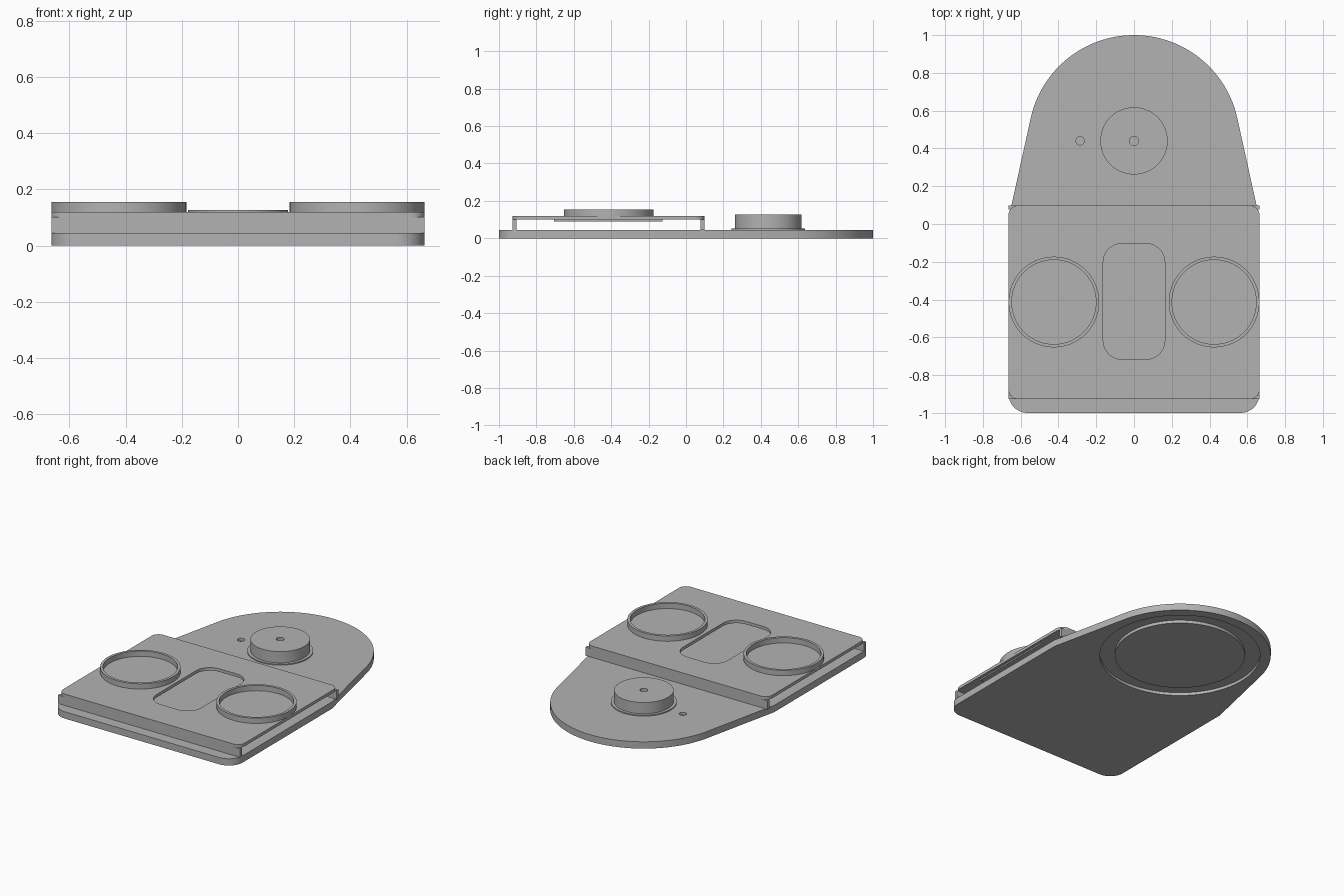
import bpy, bmesh, math

cube = bpy.data.objects.get("Cube")
if cube:
    bpy.data.objects.remove(cube, do_unlink=True)

grey = bpy.data.materials.new("plain_grey")
grey.use_nodes = True
colour = (0.45, 0.45, 0.45, 1)
grey.diffuse_color = colour
grey.node_tree.nodes["Principled BSDF"].inputs["Base Color"].default_value = colour


def arc(cx, cy, r, start, end, steps):
    angles = [math.radians(start + (end - start) * i / steps) for i in range(steps + 1)]
    return [(cx + r * math.cos(a), cy + r * math.sin(a)) for a in angles]


def circle(cx, cy, r, steps=96):
    return arc(cx, cy, r, 0, 360, steps)[:-1]


def rounded(x0, x1, y0, y1, r, steps=10):
    return (arc(x1 - r, y1 - r, r, 0, 90, steps) + arc(x0 + r, y1 - r, r, 90, 180, steps)
            + arc(x0 + r, y0 + r, r, 180, 270, steps) + arc(x1 - r, y0 + r, r, 270, 360, steps))


def rect(x0, x1, y0, y1):
    return [(x0, y0), (x1, y0), (x1, y1), (x0, y1)]


def slab(name, outline, z0, z1):
    """Extrude a flat outline from z0 to z1."""
    bm = bmesh.new()
    face = bm.faces.new([bm.verts.new((x, y, z0)) for x, y in outline])
    top = bmesh.ops.extrude_face_region(bm, geom=[face])["geom"]
    bmesh.ops.translate(bm, vec=(0, 0, z1 - z0),
                        verts=[v for v in top if isinstance(v, bmesh.types.BMVert)])
    bmesh.ops.recalc_face_normals(bm, faces=bm.faces)
    mesh = bpy.data.meshes.new(name)
    bm.to_mesh(mesh)
    bm.free()
    mesh.materials.append(grey)
    obj = bpy.data.objects.new(name, mesh)
    bpy.context.collection.objects.link(obj)
    return obj


def select(obj):
    bpy.ops.object.select_all(action="DESELECT")
    obj.select_set(True)
    bpy.context.view_layer.objects.active = obj


def cut(obj, *cutter_args):
    cutter = slab("cutter", *cutter_args)
    cutter.hide_render = True
    mod = obj.modifiers.new("cut", "BOOLEAN")
    mod.operation = "DIFFERENCE"
    mod.solver = "EXACT"
    mod.object = cutter
    select(obj)
    bpy.ops.object.modifier_apply(modifier=mod.name)
    bpy.data.objects.remove(cutter, do_unlink=True)


HALF, BASE_TOP, PLATE_LOW, PLATE_TOP = 0.664, 0.045, 0.1, 0.12
HUB_Y, PAD_Y = 0.44, -0.413
parts = []

# Base: rounded front corners, tapering into a round back end
outline = (arc(HALF - 0.1, -0.9, 0.1, 270, 360, 12) + [(HALF, 0.03)]
           + arc(0, HUB_Y, 0.56, 12, 168, 72) + [(-HALF, 0.03)]
           + arc(-HALF + 0.1, -0.9, 0.1, 180, 270, 12))
base = slab("base_plate", outline, 0, BASE_TOP)
cut(base, circle(-0.285, HUB_Y, 0.022, 32), 0.028, 0.06)
# Ring-shaped groove underneath
cut(base, circle(0, HUB_Y, 0.494), -0.02, 0.02)
parts += [base, slab("underside_disc", circle(0, HUB_Y, 0.4), 0, 0.021)]

# Knob with its thin collar and centre hole
knob = slab("knob", circle(0, HUB_Y, 0.178), BASE_TOP, 0.126)
cut(knob, circle(0, HUB_Y, 0.024, 32), 0.09, 0.15)
parts += [knob, slab("knob_collar", circle(0, HUB_Y, 0.197), BASE_TOP - 0.002, 0.052)]

# Raised bridge: top plate with slot, carried by front and back walls
bridge = slab("bridge_plate", rounded(-HALF, HALF, -0.927, 0.098, 0.05), PLATE_LOW, PLATE_TOP)
cut(bridge, rounded(-0.163, 0.163, -0.717, -0.103, 0.1), 0.08, 0.14)
parts.append(bridge)
for name, y0, y1 in (("front_wall", -0.927, -0.907), ("back_wall", 0.078, 0.098)):
    parts.append(slab(name, rect(-HALF, HALF, y0, y1), BASE_TOP - 0.001, PLATE_LOW + 0.001))

# Round rims on the bridge and their backing pads underneath
for side, sx in (("left", 1), ("right", -1)):
    rim = slab(side + "_rim", circle(sx * 0.424, PAD_Y, 0.24), PLATE_TOP - 0.002, 0.155)
    cut(rim, circle(sx * 0.424, PAD_Y, 0.223), 0.1, 0.2)
    xs = sorted((sx * 0.18, sx * 0.645))
    parts += [rim, slab(side + "_pad", rect(*xs, -0.707, -0.126), 0.091, PLATE_LOW + 0.001)]

for part in parts:
    select(part)
    bpy.ops.object.shade_smooth_by_angle(angle=math.radians(30))
